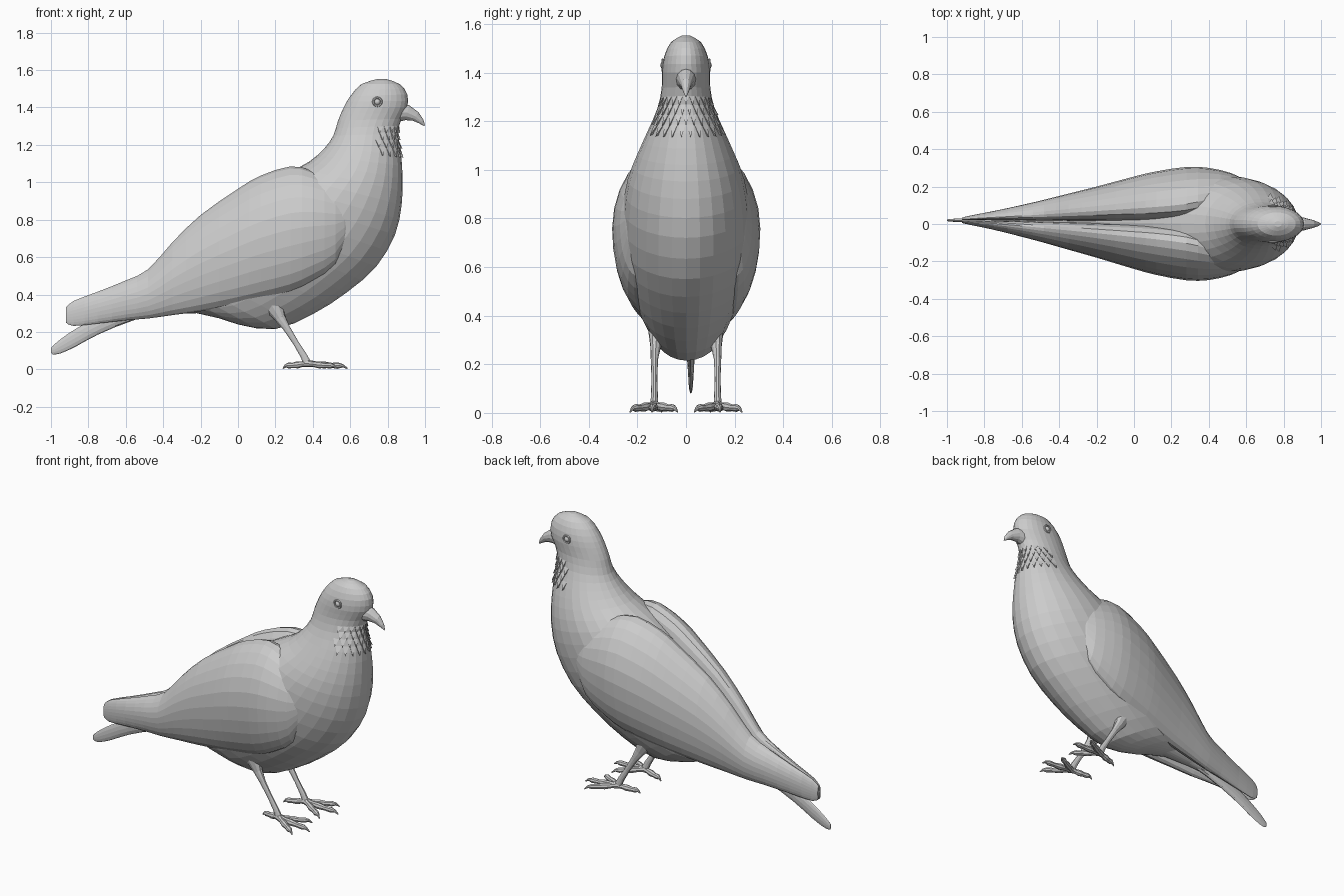
import bpy, bmesh
from math import sin, cos, pi
from mathutils import Vector

cube = bpy.data.objects.get("Cube")
if cube:
    bpy.data.objects.remove(cube)

grey = bpy.data.materials.new("plain_grey")
grey.use_nodes = True
tint = (0.6, 0.6, 0.6, 1)
grey.diffuse_color = tint
grey.node_tree.nodes["Principled BSDF"].inputs["Base Color"].default_value = tint


def finish(name, bm, smooth=False):
    bmesh.ops.recalc_face_normals(bm, faces=bm.faces)
    mesh = bpy.data.meshes.new(name)
    bm.to_mesh(mesh)
    bm.free()
    mesh.materials.append(grey)
    for p in mesh.polygons:
        p.use_smooth = smooth
    obj = bpy.data.objects.new(name, mesh)
    bpy.context.collection.objects.link(obj)
    return obj


def loft(name, rings, smooth=False):
    """Skin a list of rings of points and close both ends."""
    bm = bmesh.new()
    rows = [[bm.verts.new(p) for p in ring] for ring in rings]
    n = len(rows[0])
    for a, b in zip(rows, rows[1:]):
        for i in range(n):
            j = (i + 1) % n
            bm.faces.new((a[i], a[j], b[j], b[i]))
    bm.faces.new(rows[0])
    bm.faces.new(rows[-1])
    return finish(name, bm, smooth)


def sample(rows, t):
    """Smooth interpolation along a list of section tuples."""
    last = len(rows) - 1
    i = min(int(t), last - 1)
    f = t - i
    a, b, c, d = (rows[min(max(k, 0), last)] for k in range(i - 1, i + 3))
    return [q + f / 2 * (r - p + f * (2 * p - 5 * q + 4 * r - s + f * (3 * (q - r) + s - p)))
            for p, q, r, s in zip(a, b, c, d)]


def steps(rows, k):
    return [i / k for i in range((len(rows) - 1) * k + 1)]


def drift(x):
    """The rear of the bird leans a little to one side."""
    return 0.02 * min(max((0.4 - x) / 1.2, 0), 1)


def tube(name, path, radii, sides=10, flat=1.0):
    rings = []
    for i, p in enumerate(path):
        d = Vector(path[min(i + 1, len(path) - 1)]) - Vector(path[max(i - 1, 0)])
        d.normalize()
        side = d.cross(Vector((0, 0, 1))).normalized()
        up = side.cross(d)
        rings.append([Vector(p) + radii[i] * (side * cos(a) * flat + up * sin(a))
                      for a in (2 * pi * k / sides for k in range(sides))])
    return loft(name, rings)


# Body: back x, back z, breast x, breast z, half width
BODY = [
    (0.75, 1.553, 0.79, 1.553, 0.015), (0.66, 1.525, 0.865, 1.525, 0.062),
    (0.60, 1.46, 0.905, 1.47, 0.090), (0.565, 1.40, 0.905, 1.40, 0.099),
    (0.535, 1.33, 0.875, 1.34, 0.100), (0.51, 1.25, 0.855, 1.26, 0.117),
    (0.46, 1.18, 0.872, 1.15, 0.155), (0.38, 1.11, 0.88, 1.02, 0.20),
    (0.25, 1.04, 0.875, 0.88, 0.24), (0.10, 0.95, 0.84, 0.72, 0.26),
    (-0.05, 0.84, 0.74, 0.55, 0.26), (-0.18, 0.73, 0.58, 0.41, 0.24),
    (-0.28, 0.63, 0.40, 0.295, 0.205), (-0.38, 0.54, 0.20, 0.215, 0.155),
    (-0.46, 0.47, 0.0, 0.24, 0.11), (-0.54, 0.42, -0.22, 0.30, 0.07),
    (-0.64, 0.36, -0.56, 0.28, 0.03)]


def body_point(t, a, lift=0.0):
    bx, bz, fx, fz, w = sample(BODY, t)
    x = (bx + fx) / 2 + cos(a) * ((fx - bx) / 2 + lift)
    z = (bz + fz) / 2 + cos(a) * (fz - bz) / 2
    return Vector((x, sin(a) * (w + lift) + drift(x), z))


loft("body", [[body_point(t, 2 * pi * k / 28) for k in range(28)] for t in steps(BODY, 2)])

# Throat feathers: small raised points in staggered rows
bm = bmesh.new()
for row in range(4):
    t = 4.5 + row * 0.4
    for k in range(-5, 6):
        a = (k + 0.5 * (row % 2)) * 0.23
        left, right = body_point(t, a - 0.1), body_point(t, a + 0.1)
        tip, root = body_point(t + 0.45, a, 0.012), body_point(t + 0.4, a, -0.01)
        v = [bm.verts.new(p) for p in (left, right, tip, root)]
        for tri in ((0, 1, 2), (0, 2, 3), (1, 3, 2), (0, 3, 1)):
            bm.faces.new([v[i] for i in tri])
finish("throat_feathers", bm)

# Wings: x, bottom z, top z, outer y, inner y
WING = [
    (0.60, 0.73, 0.89, 0.232, 0.18), (0.52, 0.56, 0.99, 0.272, 0.12),
    (0.40, 0.47, 1.06, 0.300, 0.06), (0.28, 0.41, 1.085, 0.303, 0.02),
    (0.12, 0.37, 1.035, 0.277, 0.005), (0.0, 0.345, 0.965, 0.247, 0.003),
    (-0.2, 0.31, 0.825, 0.190, 0.003), (-0.35, 0.29, 0.68, 0.150, 0.003),
    (-0.48, 0.272, 0.535, 0.115, 0.003), (-0.6, 0.262, 0.475, 0.085, 0.002),
    (-0.75, 0.245, 0.415, 0.050, 0.002), (-0.88, 0.232, 0.365, 0.024, 0.001),
    (-0.92, 0.25, 0.33, 0.014, 0.001)]


def wing_ring(t, s):
    x, lo, hi, out, inn = sample(WING, t)
    ring = []
    for k in range(24):
        a = 2 * pi * k / 24
        lean = 0.2 * (out - inn) * max(sin(a), 0) ** 2
        y = (out + inn) / 2 + cos(a) * (out - inn) / 2 - lean
        ring.append((x, s * max(y, 0.001) + drift(x), (lo + hi) / 2 + sin(a) * (hi - lo) / 2))
    return ring


# Tail: x, bottom z, top z, half thickness
TAIL = [(-0.3, 0.33, 0.44, 0.03), (-0.55, 0.265, 0.37, 0.022), (-0.75, 0.185, 0.28, 0.016),
        (-0.87, 0.12, 0.215, 0.012), (-0.95, 0.085, 0.16, 0.009), (-0.99, 0.08, 0.125, 0.006),
        (-1.0, 0.09, 0.112, 0.003)]
tail = []
for t in steps(TAIL, 2):
    x, lo, hi, w = sample(TAIL, t)
    tail.append([(x, w * cos(a) + drift(x), (lo + hi) / 2 + sin(a) * (hi - lo) / 2)
                 for a in (2 * pi * k / 12 for k in range(12))])
loft("tail", tail)

# Beak with a hooked tip
tube("beak", [(0.86, 0, 1.375), (0.905, 0, 1.372), (0.95, 0, 1.352), (0.98, 0, 1.325), (0.998, 0, 1.302)],
     [0.052, 0.041, 0.027, 0.015, 0.003], 12, 0.85)

for s, label in ((1, "left"), (-1, "right")):
    loft(label + "_wing", [wing_ring(t, s) for t in steps(WING, 2)])

    # Eye: ball inside a lid ring
    bm = bmesh.new()
    bmesh.ops.create_uvsphere(bm, u_segments=12, v_segments=8, radius=0.018)
    bmesh.ops.translate(bm, verts=bm.verts, vec=(0.745, s * 0.088, 1.43))
    finish(label + "_eye", bm, True)
    bpy.ops.mesh.primitive_torus_add(major_segments=16, minor_segments=6, major_radius=0.022,
                                     minor_radius=0.006, location=(0.745, s * 0.096, 1.43),
                                     rotation=(pi / 2, 0, 0))
    lid = bpy.context.object
    lid.name = label + "_eyelid"
    lid.data.materials.append(grey)

    # Leg from feathered thigh down to the ankle
    tube(label + "_leg",
         [(0.15, s * 0.11, 0.42), (0.19, s * 0.115, 0.34), (0.225, s * 0.125, 0.275),
          (0.26, s * 0.13, 0.22), (0.31, s * 0.13, 0.14), (0.35, s * 0.13, 0.075), (0.372, s * 0.13, 0.03)],
         [0.085, 0.055, 0.03, 0.02, 0.016, 0.019, 0.022], 10, 0.75)

    # Toes with knuckles and claws
    hub = Vector((0.37, s * 0.13, 0.032))
    for toe, end in (("middle", (0.585, 0.14)), ("outer", (0.53, 0.23)),
                     ("inner", (0.53, 0.035)), ("back", (0.24, 0.10))):
        tip = Vector((end[0], s * end[1], 0.004))
        path = []
        for f, z in ((0, 0.032), (0.2, 0.028), (0.4, 0.024), (0.6, 0.021), (0.78, 0.02), (0.9, 0.018), (1, 0.004)):
            p = hub.lerp(tip, f)
            p.z = z
            path.append(p)
        tube(label + "_" + toe + "_toe", path, [0.02, 0.015, 0.019, 0.014, 0.016, 0.008, 0.003], 8)
